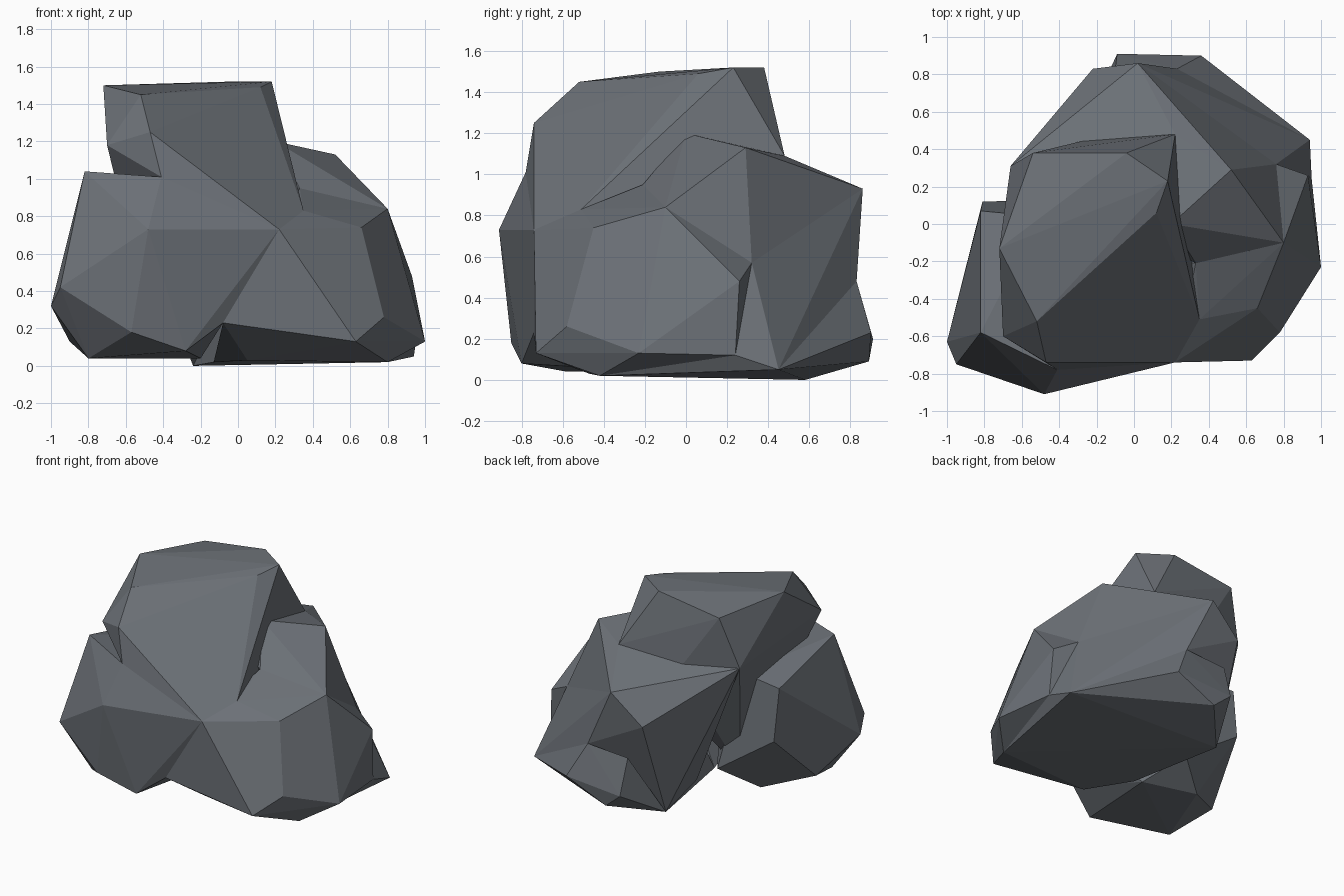
import bpy, bmesh, math

if "Cube" in bpy.data.objects:
    bpy.data.objects.remove(bpy.data.objects["Cube"])

# One flat slate colour for the whole rock
slate = bpy.data.materials.new("slate_grey")
slate.diffuse_color = (0.15, 0.165, 0.185, 1.0)
slate.use_nodes = True
slate.node_tree.nodes["Principled BSDF"].inputs["Base Color"].default_value = slate.diffuse_color


def boulder(name, corners):
    """Chiselled convex boulder wrapped tightly around a few corner points."""
    bm = bmesh.new()
    for c in corners:
        bm.verts.new(c)
    bm.verts.ensure_lookup_table()
    bmesh.ops.convex_hull(bm, input=bm.verts[:])
    loose = [v for v in bm.verts if not v.link_faces]
    bmesh.ops.delete(bm, geom=loose, context='VERTS')
    bmesh.ops.dissolve_limit(bm, angle_limit=math.radians(1.5),
                             verts=bm.verts[:], edges=bm.edges[:])
    bmesh.ops.recalc_face_normals(bm, faces=bm.faces[:])
    mesh = bpy.data.meshes.new(name)
    bm.to_mesh(mesh)
    bm.free()
    mesh.materials.append(slate)
    obj = bpy.data.objects.new(name, mesh)
    bpy.context.collection.objects.link(obj)
    return obj


# Corners shared where neighbouring boulders meet
front_joint = (0.22, -0.74, 0.73)
front_foot = (-0.08, -0.74, 0.23)
left_joint = (-0.41, -0.78, 1.01)
ledge_front = (0.35, -0.51, 0.83)
ledge_back = (0.33, -0.21, 0.95)
side_joint = (0.80, -0.10, 0.84)
side_notch = (0.76, 0.32, 0.57)
side_low = (0.95, 0.24, 0.12)
back_peak = (0.02, 0.86, 0.93)
back_notch = (0.23, 0.83, 0.48)
right_toe = (0.94, 0.45, 0.05)
right_heel = (0.80, -0.42, 0.02)
base_point = (-0.24, 0.58, 0.0)
base_middle = (-0.13, -0.15, 0.02)
left_shoulder = (-0.66, 0.31, 1.08)
rear_shoulder = (0.22, 0.48, 1.09)

# Tall block with the flat top
boulder("crown_rock", [
    (-0.72, -0.13, 1.50), (-0.52, -0.52, 1.45), (-0.54, 0.38, 1.45),
    (-0.04, 0.38, 1.52), (0.18, 0.23, 1.52), (0.12, 0.06, 1.49),
    (-0.47, -0.74, 1.25), (-0.70, -0.60, 1.18), (-0.25, 0.45, 1.01),
    (-0.45, 0.0, 0.15), (0.0, 0.0, 0.50),
    ledge_front, left_joint, front_joint, left_shoulder, rear_shoulder])

# Boulder leaning on the front left
boulder("front_left_rock", [
    (-0.48, -0.91, 0.73), (-0.82, -0.58, 1.04), (-0.95, -0.75, 0.42),
    (-1.0, -0.63, 0.32), (-0.57, -0.85, 0.18), (-0.28, -0.80, 0.08),
    (-0.80, -0.58, 0.04), (-0.90, -0.25, 0.13), (-0.82, 0.07, 0.88),
    (-0.81, 0.12, 0.50), (-0.59, -0.04, 0.04), (-0.50, 0.04, 0.90),
    (-0.35, 0.13, 0.18), (-0.20, -0.15, 0.04),
    left_joint, front_joint, front_foot])

# Low boulder on the front right
boulder("front_right_rock", [
    (0.66, -0.45, 0.74), (0.78, -0.58, 0.26), (0.63, -0.73, 0.13),
    (1.0, -0.23, 0.13), (0.93, 0.26, 0.48), (0.05, -0.47, 0.03),
    ledge_front, ledge_back, side_joint, side_notch, side_low,
    right_heel, front_joint, front_foot, base_middle])

# High shoulder behind the crown
boulder("back_rock", [
    (0.20, 0.0, 1.20), (0.52, 0.29, 1.13), (-0.22, 0.83, 0.72),
    (-0.30, 0.72, 0.80), (-0.30, 0.30, 0.15),
    ledge_back, side_joint, side_notch, back_peak, back_notch,
    left_shoulder, rear_shoulder, base_point])

# Slope and underside running down to the back right
boulder("back_right_rock", [
    (0.0, 0.0, 0.50), side_notch, side_low, back_peak, back_notch,
    right_toe, right_heel, base_middle, base_point])

# Thin foot along the back
boulder("back_foot_rock", [
    (0.36, 0.90, 0.23), (-0.09, 0.91, 0.20), (0.04, 0.89, 0.09),
    (-0.10, 0.83, 0.46), back_notch, right_toe, base_point])
